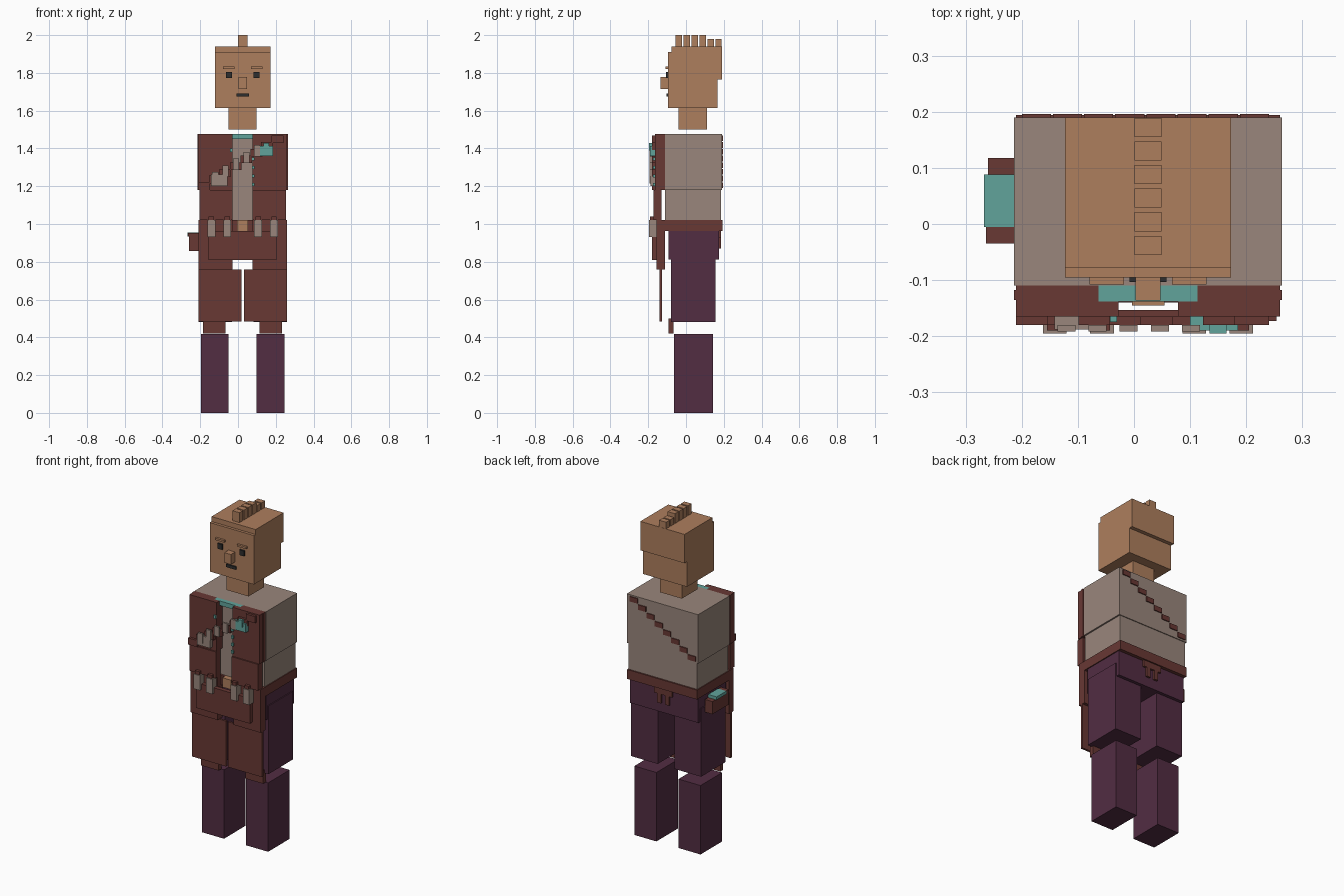
import bpy

cube = bpy.data.objects.get("Cube")
if cube:
    bpy.data.objects.remove(cube, do_unlink=True)


def material(name, red, green, blue):
    colour = (red, green, blue, 1)
    made = bpy.data.materials.new(name)
    made.use_nodes = True
    made.diffuse_color = colour
    made.node_tree.nodes["Principled BSDF"].inputs["Base Color"].default_value = colour
    return made


skin = material("skin tan", red=.42, green=.21, blue=.11)
grey = material("shirt grey", red=.32, green=.24, blue=.2)
brown = material("leather brown", red=.14, green=.04, blue=.034)
purple = material("trouser purple", red=.085, green=.026, blue=.055)
teal = material("trim teal", red=.12, green=.37, blue=.33)
dark = material("eye dark", red=.026, green=.026, blue=.026)


def box(name, colour, left, right, front, back, bottom, top):
    """Box between six planes; left and right are the lower and upper x."""
    centre = ((left + right) / 2, (front + back) / 2, (bottom + top) / 2)
    bpy.ops.mesh.primitive_cube_add(size=1, location=centre)
    part = bpy.context.object
    part.name = name
    part.scale = (right - left, back - front, top - bottom)
    bpy.ops.object.transform_apply(location=False, rotation=False, scale=True)
    part.data.materials.append(colour)


# Planes shared by neighbouring parts
middle = .025
body_back = .19
body_front = -.11
face = -.095
vest_front = -.165
strap_front = -.18
side = .235
gap = .053
shoulder = 1.477
chest_bottom = 1.18
belt_top = 1.02
belt_bottom = .963
skirt_split = .76
head_bottom = 1.613
cap_bottom = 1.91
cap_top = 1.94


def centred(name, colour, half, **planes):
    """Box centred on the body's own symmetry plane."""
    box(name, colour, left=middle - half, right=middle + half, **planes)


def pair(name, colour, inner, outer, **planes):
    """Two mirrored boxes, measured outward from the symmetry plane."""
    box("left_" + name, colour, left=middle + inner, right=middle + outer, **planes)
    box("right_" + name, colour, left=middle - outer, right=middle - inner, **planes)


# Head and neck
skull = .148
centred("head", skin, skull, front=face, back=.167, bottom=head_bottom, top=cap_bottom)
centred("head_cap", skin, skull, front=-.078, back=body_back, bottom=cap_bottom, top=cap_top)
centred("head_back", skin, skull, front=.16, back=body_back, bottom=1.765, top=cap_bottom)
centred("neck", skin, skull / 2, front=-.04, back=.11, bottom=1.5, top=head_bottom)

# Row of hair tufts, the rear two lower
for tuft in range(6):
    start = tuft * .042 - .055
    tip = 2 if tuft < 4 else 1.98
    centred("hair_tuft", skin, .024, front=start, back=start + .034, bottom=cap_top, top=tip)

# Face
pair("eye", dark, inner=.058, outer=.088, front=-.106, back=face, bottom=1.772, top=1.804)
pair("brow", skin, inner=.043, outer=.104, front=-.108, back=face, bottom=1.821, top=1.833)
centred("nose", skin, .022, front=-.136, back=face, bottom=1.716, top=1.777)
centred("mouth", dark, .033, front=-.103, back=face, bottom=1.674, top=1.692)

# Torso, collar and belt
centred("chest", grey, side + .004, front=body_front, back=body_back,
        bottom=chest_bottom, top=shoulder)
centred("waist", grey, side - .005, front=body_front, back=body_back - .005,
        bottom=belt_top, top=chest_bottom)
centred("collar", teal, .088, front=-.138, back=body_front, bottom=1.45, top=shoulder)
centred("belt", brown, side, front=-.124, back=body_back + .004, bottom=belt_bottom, top=belt_top)
centred("belt_buckle", skin, .029, front=-.145, back=body_front, bottom=belt_bottom, top=belt_top)

# Open vest
pair("vest_upper", brown, inner=gap, outer=side, front=vest_front, back=body_front,
     bottom=chest_bottom, top=shoulder)
pair("vest_lower", brown, inner=gap, outer=side - .006, front=-.173, back=-.13,
     bottom=belt_top, top=chest_bottom)
pair("vest_edge", brown, inner=side, outer=side + .004, front=-.135, back=-.118,
     bottom=chest_bottom, top=shoulder)

# Diagonal strap, stepping up to the shoulder and down the back, with rounds
step_width = .062
step_height = .04
for step in range(8):
    start = middle - side + step * .0555
    base = chest_bottom + step * .0355
    end = start + step_width
    box("front_strap_step", brown, left=start, right=end, front=strap_front, back=vest_front,
        bottom=base, top=base + step_height)
    box("back_strap_step", brown, left=start + .01, right=end, front=body_back,
        back=body_back + .006, bottom=base + .01, top=base + step_height)
    if 0 < step < 6:
        box("strap_round", grey, left=start + .018, right=end - .012, front=strap_front - .012,
            back=strap_front, bottom=base, top=base + step_height * 1.5)

# Strap pouch, device and studs
box("strap_pouch", grey, left=-.142, right=-.055, front=-.188, back=vest_front,
    bottom=1.2, top=1.262)
box("strap_device", teal, left=.1, right=.185, front=-.19, back=vest_front,
    bottom=1.36, top=1.412)
box("strap_device_knob", teal, left=.135, right=.165, front=-.195, back=vest_front,
    bottom=1.39, top=1.43)
for stud in range(4):
    base = 1.2 + stud * .045
    box("vest_stud", teal, left=.075, right=.088, front=-.175, back=vest_front,
        bottom=base, top=base + .018)
box("upper_vest_stud", teal, left=-.043, right=-.03, front=-.175, back=vest_front,
    bottom=1.38, top=1.4)

# Belt pouches with narrow tops
for inner in (.061, .145):
    outer = inner + .042
    pair("belt_pouch", grey, inner=inner, outer=outer, front=-.195, back=body_front,
         bottom=.93, top=belt_top)
    pair("pouch_top", brown, inner=inner + .007, outer=outer - .007, front=-.19,
         back=vest_front, bottom=belt_top, top=belt_top + .02)

# Coat skirt
pair("skirt_upper", brown, inner=gap, outer=side, front=-.155, back=body_front,
     bottom=skirt_split, top=belt_top)
centred("skirt_apron", brown, .18, front=strap_front, back=-.153, bottom=.81, top=belt_bottom)
pair("skirt_lower", brown, inner=.006, outer=side, front=-.14, back=-.127,
     bottom=.485, top=skirt_split)
pair("knee_pad", brown, inner=.09, outer=.209, front=-.093, back=-.066, bottom=.42, top=.5)

# Hips and legs
centred("hips", purple, side - .006, front=-.092, back=.174, bottom=.812, top=belt_bottom)
pair("thigh", purple, inner=gap + .003, outer=side, front=-.08, back=.155, bottom=.48, top=.893)
pair("shin", purple, inner=.074, outer=.222, front=-.064, back=.142, bottom=0, top=.418)

# Hook hanging from the back of the belt
centred("back_hook_bar", brown, .06, front=.17, back=.186, bottom=.925, top=belt_bottom)
pair("back_hook_prong", brown, inner=.014, outer=.04, front=.17, back=.186,
     bottom=.87, top=.925)

# Holster on the hip
hip = middle - side
box("holster", brown, left=-.26, right=hip, front=-.035, back=.118, bottom=.858, top=.935)
box("holster_front", brown, left=-.264, right=hip, front=-.035, back=-.005,
    bottom=.935, top=.952)
box("holster_plate", teal, left=-.267, right=hip, front=-.005, back=.088,
    bottom=.935, top=.954)
